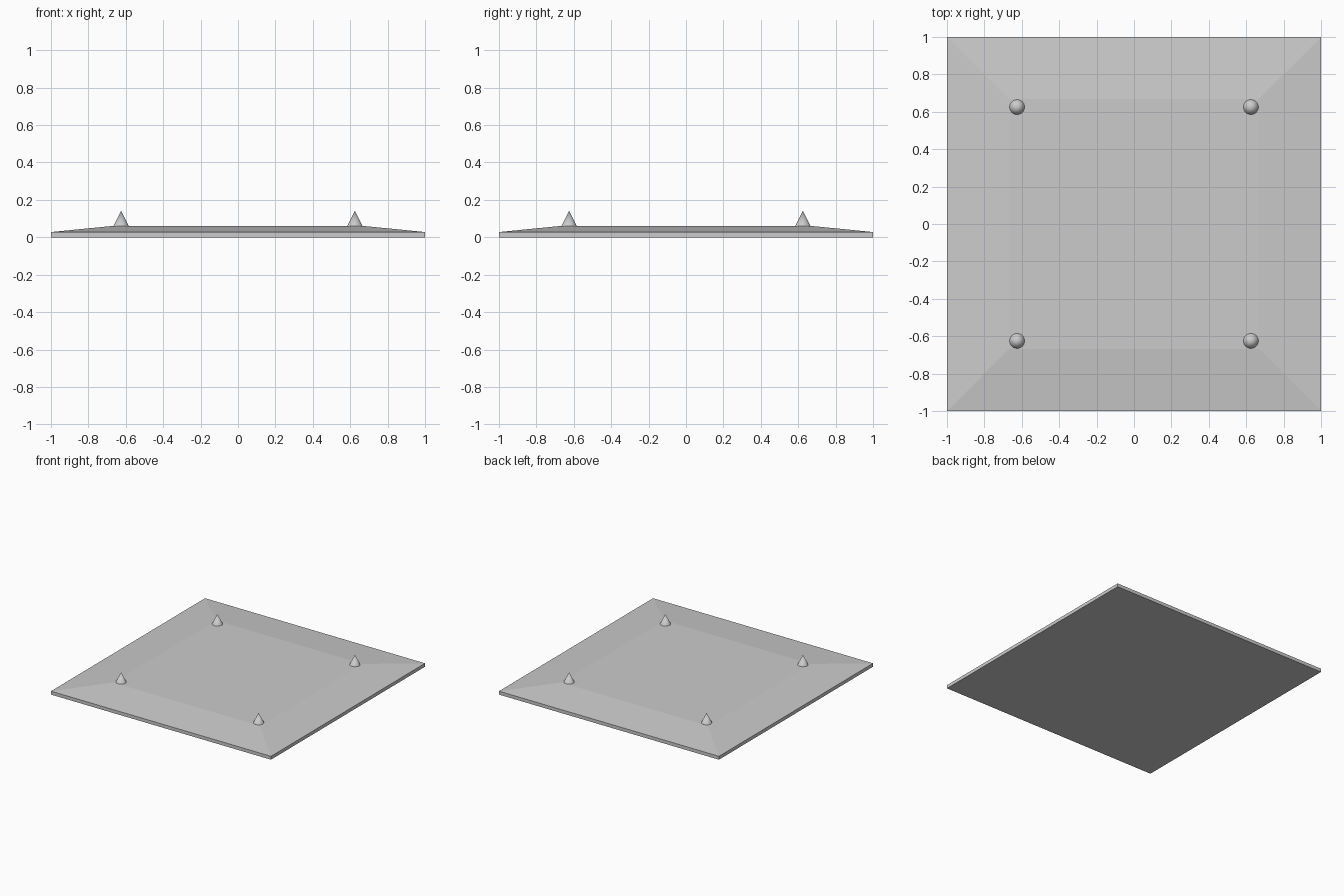
import bpy, bmesh

if "Cube" in bpy.data.objects:
    bpy.data.objects.remove(bpy.data.objects["Cube"])

EDGE_Z, TOP_Z, TIP_Z = 0.028, 0.061, 0.141
PLATEAU, PEG_POS, PEG_R = 0.667, 0.625, 0.04


def add_object(name, bm):
    mesh = bpy.data.meshes.new(name)
    bm.to_mesh(mesh)
    bm.free()
    obj = bpy.data.objects.new(name, mesh)
    bpy.context.collection.objects.link(obj)
    return obj


# Square slab with a gently sloped border rising to a flat plateau
bm = bmesh.new()
rings = []
for half, z in ((1, 0), (1, EDGE_Z), (PLATEAU, TOP_Z)):
    rings.append([bm.verts.new((sx * half, sy * half, z))
                  for sx, sy in ((-1, -1), (1, -1), (1, 1), (-1, 1))])
bm.faces.new(rings[0][::-1])
bm.faces.new(rings[-1])
for lower, upper in zip(rings, rings[1:]):
    for i in range(4):
        j = (i + 1) % 4
        bm.faces.new((lower[i], lower[j], upper[j], upper[i]))
add_object("base_slab", bm)

# Four pointed cones near the plateau corners
for side, sx in (("left", -1), ("right", 1)):
    for end, sy in (("front", -1), ("back", 1)):
        bpy.ops.mesh.primitive_cone_add(
            vertices=32, radius1=PEG_R, radius2=0, depth=TIP_Z - TOP_Z,
            location=(sx * PEG_POS, sy * PEG_POS, (TOP_Z + TIP_Z) / 2))
        cone = bpy.context.object
        cone.name = f"{end}_{side}_cone"
        bpy.ops.object.shade_smooth_by_angle()
